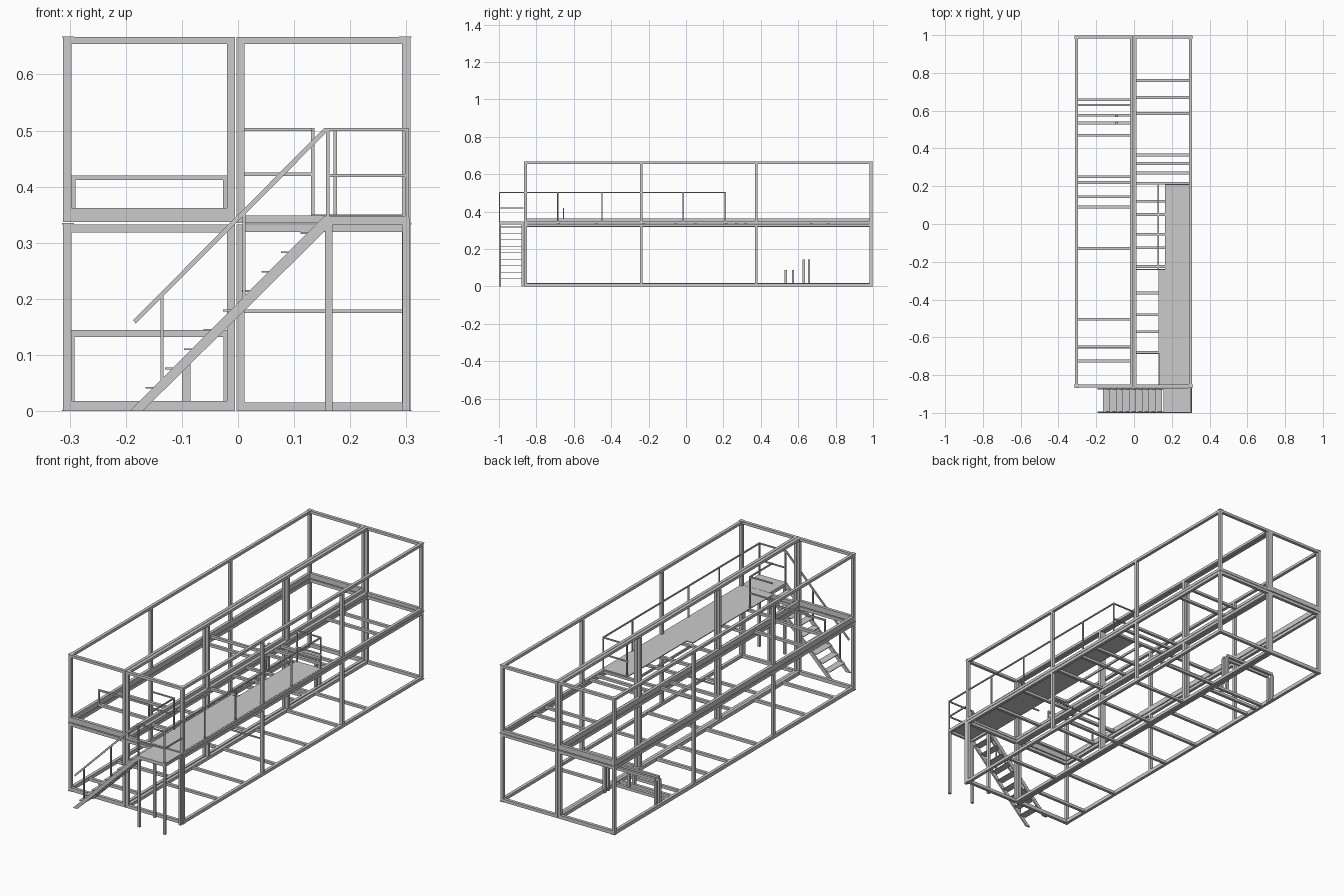
import bpy, bmesh, math
from mathutils import Vector


def make(name, bm):
    me = bpy.data.meshes.new(name)
    bm.to_mesh(me)
    bm.free()
    ob = bpy.data.objects.new(name, me)
    bpy.context.collection.objects.link(ob)
    return ob


def add_box(bm, x0, x1, y0, y1, z0, z1):
    vs = bmesh.ops.create_cube(bm, size=1)["verts"]
    for v in vs:
        v.co = Vector((x0 if v.co.x < 0 else x1,
                       y0 if v.co.y < 0 else y1,
                       z0 if v.co.z < 0 else z1))


def boxes(name, items):
    bm = bmesh.new()
    for b in items:
        add_box(bm, *b)
    return make(name, bm)


def slanted(name, pts, y0, y1):
    """Extrude an x-z outline along y."""
    bm = bmesh.new()
    f = bm.faces.new([bm.verts.new((x, y0, z)) for x, z in pts])
    new = bmesh.ops.extrude_face_region(bm, geom=[f])["geom"]
    for v in new:
        if isinstance(v, bmesh.types.BMVert):
            v.co.y = y1
    bmesh.ops.recalc_face_normals(bm, faces=bm.faces)
    return make(name, bm)


YF, YB, W = -0.865, 0.997, 0.015
POST_Y = (-0.865, -0.247, 0.368, 0.982)


# Container-like frame modules: posts, long beams and end beams
def module(name, x0, x1, zb, hb, zt, ht):
    posts = [(x, x + W, y, y + W, zb + hb, zt - ht)
             for x in (x0, x1 - W) for y in POST_Y]
    boxes(name + "_posts", posts)
    rails, ends = [], []
    for a, b in ((zb, zb + hb), (zt - ht, zt)):
        rails += [(x, x + W, YF, YB, a, b) for x in (x0, x1 - W)]
        ends += [(x0 + W, x1 - W, y, y + W, a, b) for y in (POST_Y[0], POST_Y[-1])]
    boxes(name + "_long_beams", rails)
    boxes(name + "_end_beams", ends)


L0, L1, R0, R1 = -0.312, -0.005, -0.003, 0.307
module("lower_left", L0, L1, 0, 0.018, 0.333, 0.015)
module("lower_right", R0, R1, 0, 0.015, 0.333, 0.014)
module("upper_left", L0, L1, 0.337, 0.025, 0.667, 0.013)
module("upper_right", R0, R1, 0.335, 0.014, 0.667, 0.013)


# Floor cross beams
def joists(name, x0, x1, z0, z1, ys, w=0.014):
    boxes(name, [(x0, x1, y - w / 2, y + w / 2, z0, z1) for y in ys])


LI, RI = (L0 + W, L1 - W), (R0 + W, R1 - W)
joists("lower_left_joists", *LI, 0.002, 0.016, (-0.725, -0.505, -0.13, 0.09, 0.25, 0.47, 0.535, 0.575))
joists("upper_left_joists", *LI, 0.337, 0.35, (-0.65, -0.505, 0.145, 0.22))
joists("lower_right_joists", *RI, 0.002, 0.014, (-0.57, -0.365, -0.125, 0.12, 0.365, 0.585))
joists("upper_right_joists", *RI, 0.334, 0.346,
       (-0.68, -0.48, -0.225, -0.055, 0.05, 0.215, 0.27, 0.32, 0.67, 0.76))
boxes("walkway_stringer", [(0.125, 0.132, -0.24, 0.215, 0.335, 0.346)])

# Low support frames and stub posts at the back of the lower left module
for i, y in enumerate((0.63, 0.658)):
    boxes(f"support_frame_{i + 1}",
          [(LI[0], LI[1], y - 0.006, y + 0.006, 0.132, 0.145)] +
          [(x, x + 0.012, y - 0.006, y + 0.006, 0.0, 0.132) for x in (LI[0] - 0.006, LI[1] - 0.006)])
boxes("stub_posts", [(-0.1, -0.085, y - 0.006, y + 0.006, 0.014, 0.088) for y in (0.533, 0.572)])

# Thin cross bars
boxes("upper_left_cross_rail", [(*LI, -0.658, -0.651, 0.412, 0.42)] +
      [(x, x + 0.007, -0.658, -0.651, 0.35, 0.412) for x in (LI[0], LI[1] - 0.007)])
boxes("lower_right_cross_bar", [(*RI, -0.243, -0.237, 0.175, 0.181)])

# Walkway deck
boxes("walkway_deck", [(0.13, 0.3, -0.86, -0.24, 0.346, 0.35),
                       (0.165, 0.3, -0.24, 0.215, 0.346, 0.35)])

# Walkway railings
T = 0.006
boxes("side_railing", [(0.298, 0.304, -1, 0.213, 0.499, 0.505)] +
      [(0.298, 0.304, y, y + T, 0.347, 0.5) for y in (-0.69, -0.453, -0.018, 0.207)])
boxes("end_railing", [(0.165, 0.3, 0.207, 0.213, z - T, z) for z in (0.423, 0.505)] +
      [(0.17, 0.176, 0.207, 0.213, 0.347, 0.5)])
boxes("entry_railing", [(0.01, 0.136, -0.688, -0.682, z - T, z) for z in (0.425, 0.505)] +
      [(0.13, 0.136, -0.86, -0.682, 0.499, 0.505),
       (0.13, 0.136, -0.688, -0.682, 0.347, 0.5)])

# Stair landing with legs, frame and rails
PY0, PY1 = -1.0, -0.868
boxes("landing_deck", [(0.155, 0.305, PY0, PY1, 0.344, 0.348)])
boxes("landing_legs", [(x, x + 0.013, y, y + 0.012, 0, 0.335)
                       for x in (0.155, 0.293) for y in (PY0, PY1 - 0.012)])
boxes("landing_frame", [(0.155, 0.306, y, y + 0.01, 0.332, 0.344) for y in (PY0, PY1 - 0.01)] +
      [(x, x + 0.012, PY0, PY1, 0.332, 0.344) for x in (0.155, 0.294)])
boxes("landing_railing", [(0.157, 0.304, PY0, PY0 + T, z - T, z) for z in (0.423, 0.505)] +
      [(0.298, 0.304, PY0, PY1, 0.417, 0.423)] +
      [(x, x + T, PY0, PY0 + T, 0.347, 0.5) for x in (0.157, 0.298)])

# Staircase stringers, treads and handrail
for side, y in (("front", PY0), ("back", PY1 - 0.008)):
    slanted(f"stair_stringer_{side}",
            [(-0.193, 0), (-0.17, 0), (0.16, 0.326), (0.16, 0.347), (0.153, 0.347)], y, y + 0.008)
boxes("stair_treads", [(x - 0.018, x + 0.018, PY0 + 0.006, PY1 - 0.006, z - 0.002, z + 0.001)
                       for x, z in [(-0.147 + 0.0345 * i, 0.042 + 0.0345 * i) for i in range(9)]])
slanted("stair_handrail", [(-0.187, 0.162), (-0.182, 0.156), (0.158, 0.497), (0.158, 0.505), (0.154, 0.505)],
        PY0, PY0 + T)
boxes("handrail_posts", [(-0.138, -0.133, PY0, PY0 + T, 0.045, 0.206),
                         (0.008, 0.013, PY0, PY0 + T, 0.19, 0.355)])

# Foot and roof cap plates at the module corners
boxes("corner_plates", [(x, x + 0.022, y, y + 0.02, z, z + 0.002)
                        for x in (-0.314, 0.287) for y in (-0.867, 0.979) for z in (0, 0.333, 0.666)])
